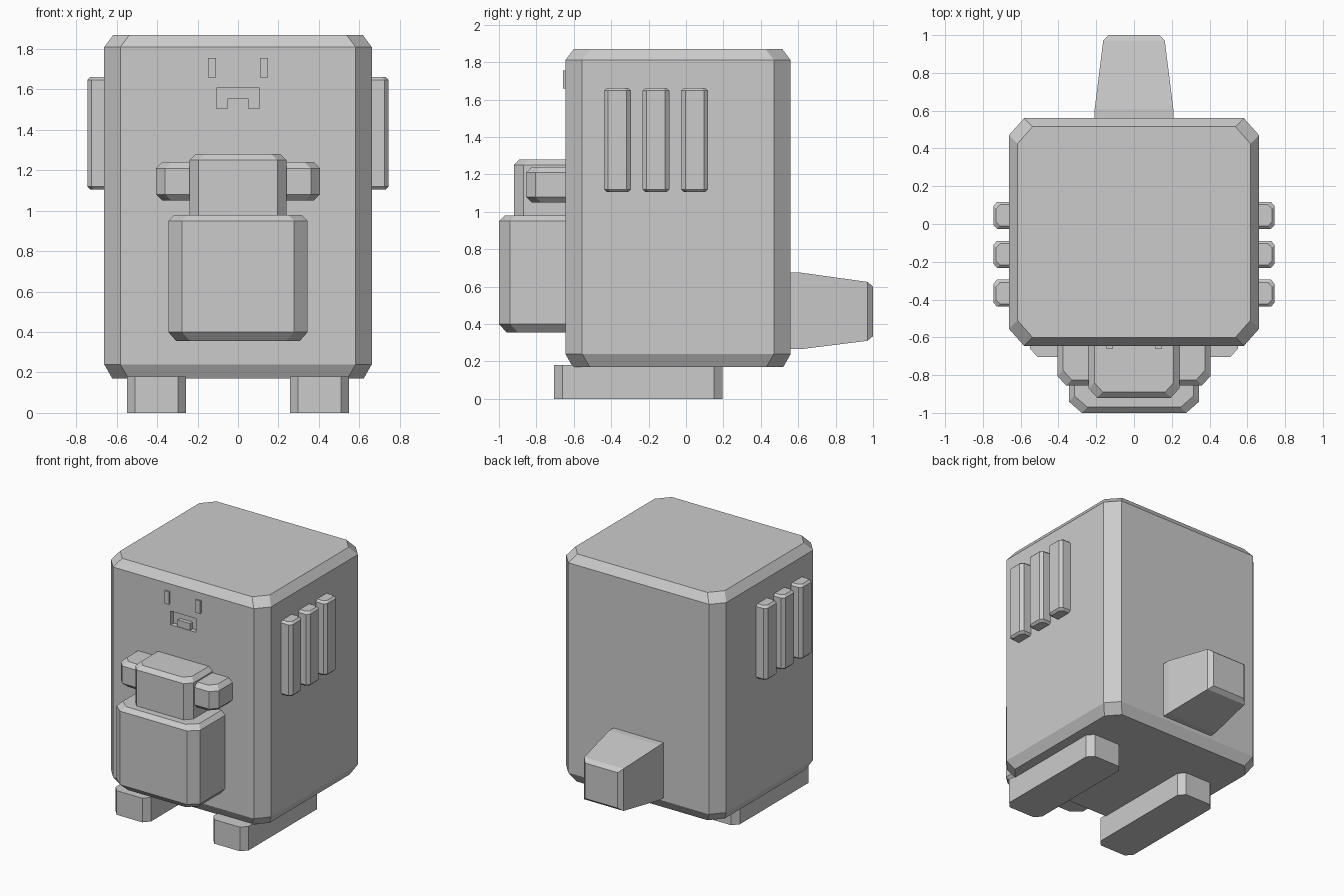
import bpy
import bmesh

if "Cube" in bpy.data.objects:
    bpy.data.objects.remove(bpy.data.objects["Cube"], do_unlink=True)

grey = bpy.data.materials.new("plain_grey")
grey.use_nodes = True
grey.diffuse_color = (0.6, 0.6, 0.6, 1)
grey.node_tree.nodes["Principled BSDF"].inputs["Base Color"].default_value = (0.6, 0.6, 0.6, 1)


def loft(name, rings):
    """Skin a closed solid through rings of equal point count."""
    bm = bmesh.new()
    loops = [[bm.verts.new(p) for p in ring] for ring in rings]
    n = len(loops[0])
    for a, b in zip(loops, loops[1:]):
        for i in range(n):
            j = (i + 1) % n
            bm.faces.new((a[i], a[j], b[j], b[i]))
    bm.faces.new(loops[0][::-1])
    bm.faces.new(loops[-1])
    bmesh.ops.recalc_face_normals(bm, faces=bm.faces)
    mesh = bpy.data.meshes.new(name)
    bm.to_mesh(mesh)
    bm.free()
    mesh.materials.append(grey)
    obj = bpy.data.objects.new(name, mesh)
    bpy.context.collection.objects.link(obj)
    return obj


def octagon(x, y, z, cx, cy, inset=0):
    """Rectangle with cut corners at height z."""
    x0, x1, y0, y1 = x[0] + inset, x[1] - inset, y[0] + inset, y[1] - inset
    return [(x0 + cx, y0, z), (x1 - cx, y0, z), (x1, y0 + cy, z), (x1, y1 - cy, z),
            (x1 - cx, y1, z), (x0 + cx, y1, z), (x0, y1 - cy, z), (x0, y0 + cy, z)]


def block(name, x, y, z, cut, top=(0, 0), bottom=(0, 0)):
    """Box with cut upright edges; top and bottom are (inset, height) chamfers."""
    rings = [octagon(x, y, z[0], *cut, bottom[0])]
    if bottom[1]:
        rings.append(octagon(x, y, z[0] + bottom[1], *cut))
    if top[1]:
        rings.append(octagon(x, y, z[1] - top[1], *cut))
    rings.append(octagon(x, y, z[1], *cut, top[0]))
    return loft(name, rings)


def box(name, x, y, z):
    return loft(name, [[(x[0], y[0], h), (x[1], y[0], h), (x[1], y[1], h), (x[0], y[1], h)]
                       for h in z])


# Body with a recessed mouth
body = block("body", (-0.662, 0.662), (-0.645, 0.56), (0.17, 1.87), (0.08, 0.09),
             top=(0.045, 0.06), bottom=(0.04, 0.07))
cutter = box("mouth_cutter", (-0.106, 0.106), (-0.75, -0.61), (1.505, 1.608))
cutter.hide_render = True
mod = body.modifiers.new("mouth", "BOOLEAN")
mod.operation = "DIFFERENCE"
mod.solver = "EXACT"
mod.object = cutter
bpy.context.view_layer.objects.active = body
bpy.ops.object.modifier_apply(modifier=mod.name)
bpy.data.objects.remove(cutter, do_unlink=True)
box("tongue", (-0.052, 0.052), (-0.64, -0.6), (1.5, 1.555))

# Front pouch, with the small figure's head and arms above it
block("pouch", (-0.345, 0.345), (-1.0, -0.5), (0.355, 0.98), (0.068, 0.06),
      top=(0.03, 0.03), bottom=(0.04, 0.045))
block("small_head", (-0.24, 0.24), (-0.92, -0.5), (0.9, 1.28), (0.045, 0.05),
      top=(0.03, 0.03))
block("small_arms", (-0.405, 0.405), (-0.855, -0.5), (1.05, 1.24), (0.045, 0.05),
      top=(0.03, 0.03), bottom=(0.03, 0.03))

# Paired parts
for side, s in (("right", -1), ("left", 1)):
    def span(a, b):
        return tuple(sorted((s * a, s * b)))
    block(side + "_foot", span(0.258, 0.55), (-0.705, 0.195), (0, 0.18), (0.04, 0.045))
    box(side + "_eye", span(0.11, 0.148), (-0.658, -0.62), (1.66, 1.755))
    for i in range(3):
        y = -0.438 + i * 0.206
        block(f"{side}_gill_{i + 1}", span(0.6, 0.745), (y, y + 0.143), (1.105, 1.662),
              (0.02, 0.022), top=(0.015, 0.015), bottom=(0.015, 0.015))

# Tapered tail: depth, half width, low and high edges
tail = [(0.5, 0.208, 0.265, 0.675), (0.61, 0.208, 0.265, 0.675),
        (0.97, 0.163, 0.31, 0.625), (1.0, 0.135, 0.335, 0.6)]
loft("tail", [[(-w, y, lo), (w, y, lo), (w, y, hi), (-w, y, hi)] for y, w, lo, hi in tail])
